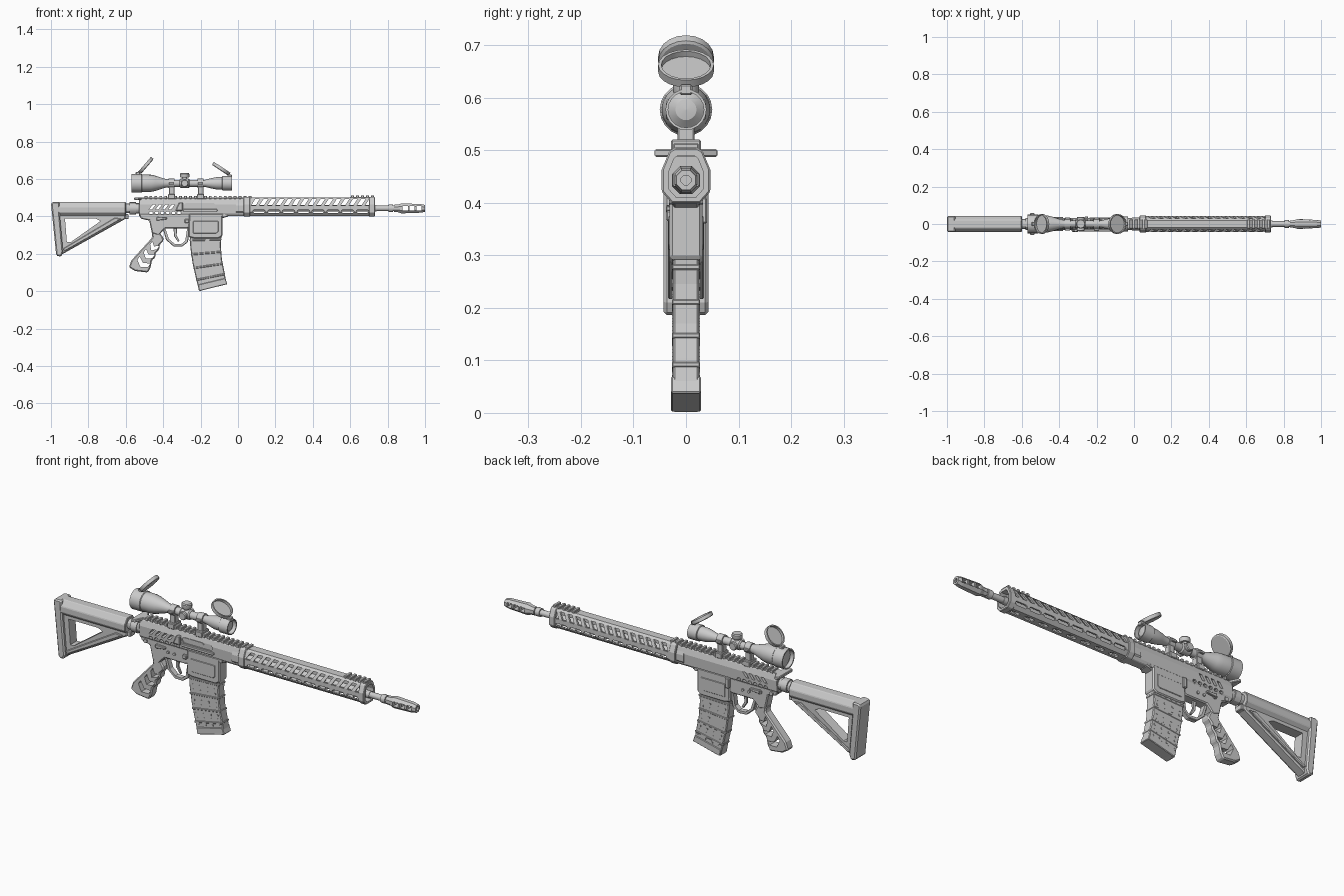
import bpy, bmesh, math
from mathutils import Matrix, Vector

if "Cube" in bpy.data.objects:
    bpy.data.objects.remove(bpy.data.objects["Cube"])


def finish(name, bm, bevel=0.0, smooth=False):
    bmesh.ops.recalc_face_normals(bm, faces=bm.faces[:])
    me = bpy.data.meshes.new(name)
    bm.to_mesh(me)
    bm.free()
    ob = bpy.data.objects.new(name, me)
    bpy.context.collection.objects.link(ob)
    if bevel:
        m = ob.modifiers.new("bevel", "BEVEL")
        m.width, m.segments, m.limit_method, m.angle_limit = bevel, 1, "ANGLE", 0.6
    if smooth:
        bpy.ops.object.select_all(action="DESELECT")
        ob.select_set(True)
        bpy.context.view_layer.objects.active = ob
        bpy.ops.object.shade_smooth_by_angle(angle=math.radians(30))
    return ob


def add_prism(bm, pts, a, b, axis="y"):
    place = {"x": lambda p, t: (t, p[0], p[1]), "y": lambda p, t: (p[0], t, p[1]),
             "z": lambda p, t: (p[0], p[1], t)}[axis]
    lo = [bm.verts.new(place(p, a)) for p in pts]
    hi = [bm.verts.new(place(p, b)) for p in pts]
    bm.faces.new(lo)
    bm.faces.new(hi[::-1])
    for i in range(len(pts)):
        j = (i + 1) % len(pts)
        bm.faces.new((lo[i], lo[j], hi[j], hi[i]))


def prisms(name, profiles, a, b, axis="y", bevel=0.0):
    bm = bmesh.new()
    for p in profiles:
        add_prism(bm, p, a, b, axis)
    return finish(name, bm, bevel)


def rect(x0, x1, z0, z1, lean=0.0):
    return [(x0, z0), (x1, z0), (x1 + lean, z1), (x0 + lean, z1)]


def pill(x0, x1, z0, z1):
    c = (z1 - z0) * 0.35
    return [(x0 + c, z0), (x1 - c, z0), (x1, z0 + c), (x1, z1 - c),
            (x1 - c, z1), (x0 + c, z1), (x0, z1 - c), (x0, z0 + c)]


def box(name, x0, x1, y0, y1, z0, z1, bevel=0.003):
    return prisms(name, [rect(x0, x1, z0, z1)], y0, y1, "y", bevel)


def mirrored(half):
    return half + [(-y, z) for y, z in reversed(half)]


def lathe(name, prof, loc, segs=20, axis=Matrix(), phase=0.0):
    # prof: (distance along x, radius), closed at both ends
    bm = bmesh.new()
    rings = []
    for x, r in prof:
        rings.append([bm.verts.new((x, r * math.cos(phase + k * math.tau / segs),
                                    r * math.sin(phase + k * math.tau / segs))) for k in range(segs)])
    for p, q in zip(rings, rings[1:]):
        for k in range(segs):
            n = (k + 1) % segs
            bm.faces.new((p[k], p[n], q[n], q[k]))
    bm.faces.new(rings[0])
    bm.faces.new(rings[-1])
    bm.transform(Matrix.Translation(loc) @ axis)
    return finish(name, bm, 0, segs > 8)


def cut(ob, *cutters):
    for c in cutters:
        m = ob.modifiers.new("cut", "BOOLEAN")
        m.object, m.operation, m.solver = c, "DIFFERENCE", "EXACT"
    dg = bpy.context.evaluated_depsgraph_get()
    dg.update()
    me = bpy.data.meshes.new_from_object(ob.evaluated_get(dg))
    ob.modifiers.clear()
    ob.data = me
    for c in cutters:
        bpy.data.objects.remove(c)


# Stock
prisms("stock_tube_cover", [mirrored([(.022, .40), (.042, .42), (.042, .45), (.022, .478)])], -.985, -.60, "x", .003)
frame = prisms("stock_frame", [[(-.985, .42), (-.97, .20), (-.945, .195), (-.60, .388), (-.60, .42)]], -.026, .026, "y", .006)
cut(frame, prisms("cutter", [[(-.925, .388), (-.76, .388), (-.735, .375), (-.895, .262), (-.915, .262)]], -.1, .1))
prisms("butt_pad", [[(-1.0, .47), (-.972, .19), (-.945, .185), (-.935, .21), (-.952, .40), (-.955, .478), (-.99, .478)]],
       -.043, .043, "y", .012)
for s in (-1, 1):
    prisms("stock_side_rib", [[(-.94, .225), (-.925, .215), (-.62, .388), (-.66, .392)]], s * .024, s * .034, "y", .003)
lathe("buffer_tube", [(-.62, .026), (-.58, .026), (-.58, .033), (-.545, .033), (-.545, .028), (-.50, .028)], (0, 0, .443), 12)
box("stock_latch", -.63, -.585, -.02, .02, .385, .412)

# Upper receiver with angled vents
up = prisms("upper_receiver", [mirrored([(.022, .402), (.03, .415), (.032, .465), (.024, .492), (.018, .498)])],
            -.53, .04, "x", .003)
vents = [rect(-.475 + i * .034, -.459 + i * .034, .438, .464, .02) for i in range(4)]
vents += [pill(-.475 + i * .03, -.455 + i * .03, .412, .426) for i in range(6)]
cut(up, prisms("cutter", vents, -.1, .1), prisms("cutter", [pill(-.29, -.12, .442, .472)], -.1, -.026))
prisms("bolt_carrier", [pill(-.285, -.17, .445, .469)], -.029, -.01)
prisms("port_cover", [pill(-.295, -.11, .425, .44)], -.039, -.026, "y", .003)
prisms("shell_deflector", [[(-.335, .43), (-.295, .43), (-.295, .475), (-.315, .475)]], -.042, -.026, "y", .004)
prisms("charging_handle", [[(-.555, -.058), (-.535, -.06), (-.515, -.02), (-.40, -.012),
                            (-.40, .012), (-.515, .02), (-.535, .06), (-.555, .058)]], .487, .502, "z", .003)
prisms("receiver_rail", [rect(-.50 + i * .0265, -.485 + i * .0265, .494, .51) for i in range(22)], -.024, .024, "y", .002)
prisms("rail_base", [rect(-.50, .075, .488, .501)], -.02, .02)

# Lower receiver, controls, trigger
prisms("lower_receiver", [[(-.53, .412), (-.52, .388), (-.475, .378), (-.46, .31), (-.425, .298), (-.39, .335),
                           (-.275, .335), (-.262, .34), (-.05, .40), (-.05, .412)]], -.026, .026, "y", .005)
prisms("magazine_well", [[(-.262, .415), (-.265, .29), (-.235, .283), (-.105, .283), (-.083, .295), (-.083, .40), (-.07, .415)]],
       -.031, .031, "y", .005)
guard = prisms("trigger_guard", [[(-.405, .345), (-.385, .275), (-.345, .24), (-.30, .238), (-.268, .262), (-.255, .345)]],
               -.013, .013, "y", .003)
cut(guard, prisms("cutter", [[(-.388, .335), (-.37, .28), (-.34, .254), (-.303, .252), (-.282, .27), (-.272, .335)]], -.1, .1))
prisms("trigger", [[(-.345, .345), (-.325, .345), (-.328, .30), (-.312, .268), (-.322, .266), (-.342, .295)]],
       -.006, .006, "y", .002)
side = Matrix.Rotation(math.pi / 2, 4, "Z")
for i, (x, z, r) in enumerate([(-.495, .395, .01), (-.43, .385, .012), (-.37, .37, .007), (-.335, .37, .007), (-.075, .405, .009)]):
    lathe("receiver_pin", [(-.032, r), (.032, r)], (x, 0, z), 10, side)
for s in (-1, 1):
    prisms("selector_lever", [[(-.435, .378), (-.38, .384), (-.38, .394), (-.435, .396)]], s * .026, s * .038, "y", .002)
    prisms("well_panel", [[(-.24, .31), (-.115, .31), (-.105, .32), (-.105, .375), (-.24, .375)]],
           s * .029, s * .0335, "y", .002)
box("magazine_release", -.285, -.262, -.038, -.02, .365, .385)
box("bolt_release", -.265, -.245, .02, .04, .36, .41)

# Skeleton grip with chevron holes
grip = prisms("grip", [[(-.462, .315), (-.458, .288), (-.57, .165), (-.583, .128), (-.55, .108), (-.482, .10), (-.468, .125),
                        (-.46, .165), (-.443, .18), (-.44, .205), (-.42, .225), (-.418, .25), (-.398, .27), (-.40, .288), (-.42, .315)]],
              -.024, .024, "y", .006)
d, v = Vector((-.55, -.83)), Vector((.83, -.55))
chev = []
for i in range(3):
    c, h = Vector((-.447, .243)) + d * i * .053, .022 + i * .006
    chev.append([tuple(c + d * a + v * b) for a, b in
                 [(-.014, -h), (.004, 0), (-.014, h), (.008, h), (.030, 0), (.008, -h)]])
cut(grip, prisms("cutter", chev, -.1, .1))

# Magazine
edge = [(.31, -.258, -.088), (.24, -.255, -.092), (.16, -.243, -.086), (.09, -.226, -.073), (.02, -.208, -.061)]


def mag_slice(t, lift, grow=0.0):
    i = min(int(t), len(edge) - 2)
    f = t - i
    z, a, b = (edge[i][k] * (1 - f) + edge[i + 1][k] * f for k in range(3))
    tilt = .018 * t / 4 * 1.1
    return (a - grow, z - tilt + lift), (b + grow, z + tilt + lift)


L = [mag_slice(t, 0) for t in range(5)]
prisms("magazine_body", [[p[0] for p in L] + [p[1] for p in reversed(L)]], -.025, .025, "y", .004)
ribs = []
for t in (.5, 1.45, 2.35, 3.2):
    a, b = mag_slice(t, .005, .002), mag_slice(t, -.005, .002)
    ribs.append([a[0], a[1], b[1], b[0]])
prisms("magazine_ribs", ribs, -.027, .027, "y", .002)
prisms("magazine_base", [[(-.214, .035), (-.068, .07), (-.057, .038), (-.203, .002), (-.208, .004)]], -.0285, .0285, "y", .004)
dots = []
for t in (.9, 1.2, 1.8, 2.1, 2.65, 2.95, 3.4):
    a, b = mag_slice(t, 0)
    for f in (.12, .37, .63, .88):
        x, z = a[0] + (b[0] - a[0]) * f, a[1] + (b[1] - a[1]) * f
        dots.append(rect(x - .004, x + .004, z - .004, z + .004))
prisms("magazine_dots", dots, -.0265, .0265)

# Handguard shell with slots
def guard_section(k, top=.502):
    return mirrored([(.024 * k, .443 - .04 * k), (.042 * k, .443 - .02 * k), (.042 * k, .443 + .018 * k),
                     (.029 * k, .443 + .05 * k), (.02 * k, top)])


hg = prisms("handguard", [guard_section(1)], .04, .73, "x")
slots = [rect(.07 + i * .0435, .094 + i * .0435, .458, .492, .022) for i in range(15)]
slots += [pill(.08 + i * .079, .145 + i * .079, .419, .436) for i in range(8)]
floor = [pill(.09 + i * .079, .14 + i * .079, -.010, .010) for i in range(8)]
cut(hg, prisms("cutter", [guard_section(.82, .494)], 0, .8, "x"), prisms("cutter", slots, -.1, .1),
    prisms("cutter", floor, .38, .43, "z"))
for x0, x1 in ((.03, .065), (.70, .732)):
    collar = prisms("handguard_collar", [guard_section(1.1, .504)], x0, x1, "x", .003)
    cut(collar, prisms("cutter", [guard_section(.8, .49)], -.1, .8, "x"))
prisms("front_rail", [rect(.605 + i * .0265, .62 + i * .0265, .50, .513) for i in range(5)], -.024, .024, "y", .002)
prisms("front_rail_base", [rect(.60, .73, .497, .505)], -.02, .02)
prisms("barrel_nut", [guard_section(.85, .49)], -.01, .05, "x")

# Barrel and muzzle brake
lathe("barrel", [(0, .018), (.74, .018), (.74, .015), (.805, .015), (.805, .021), (.83, .021), (.83, .015), (.86, .015)],
      (0, 0, .443), 14)
brake = lathe("muzzle_brake", [(.835, .021), (.855, .022), (.875, .029), (.975, .025), (1.0, .020), (1.0, .010), (.86, .010)],
              (0, 0, .443), 8, Matrix(), math.pi / 8)
cut(brake, prisms("cutter", [rect(.88 + i * .037, .908 + i * .037, .432, .455) for i in range(3)], -.1, .1))

# Scope
lathe("scope_body", [(-.553, 0.001), (-.556, .03), (-.55, .044), (-.57, .044), (-.57, .050), (-.515, .050), (-.512, .047), (-.465, .046),
                     (-.44, .04), (-.39, .024), (-.36, .019), (-.175, .019), (-.14, .028), (-.115, .033), (-.085, .034),
                     (-.083, .039), (-.033, .039), (-.033, .034), (-.055, .034), (-.043, .02), (-.04, .001)], (0, 0, .577), 20)
lathe("turret_housing", [(-.312, .02), (-.306, .025), (-.264, .025), (-.258, .02)], (0, 0, .577), 16)
knob = [(0, .014), (.028, .014), (.028, .023), (.032, .025), (.048, .025), (.053, .021)]
lathe("elevation_knob", knob, (-.285, 0, .58), 14, Matrix.Rotation(-math.pi / 2, 4, "Y"))
for s in (-1, 1):
    lathe("side_knob", [(x * .72, r * .8) for x, r in knob], (-.285, 0, .577), 14, Matrix.Rotation(s * math.pi / 2, 4, "Z"))
for x in (-.355, -.20):
    lathe("scope_ring", [(-.016, .026), (.016, .026)], (x, 0, .577), 16)
    box("ring_post", x - .015, x + .015, -.016, .016, .505, .56)
    box("ring_clamp", x - .019, x + .019, -.029, .029, .492, .52)
    for s in (-1, 1):
        box("ring_lug", x - .014, x + .014, s * .022 - .012, s * .022 + .012, .571, .583, .002)

# Flip-up lens caps, opened past upright
cap = [(-.009, .048), (-.006, .053), (.010, .053), (.010, .047), (-.002, .047), (-.002, .001)]
for n, x, z, ang, hx, hz in (("front", -.09, .654, -56.5, -.045, .617), ("rear", -.492, .672, -139.4, -.535, .630)):
    lathe(n + "_lens_cap", cap, (x, 0, z), 20, Matrix.Rotation(math.radians(ang), 4, "Y"))
    box(n + "_cap_hinge", hx - .012, hx + .012, -.012, .012, hz - .012, hz + .008)
